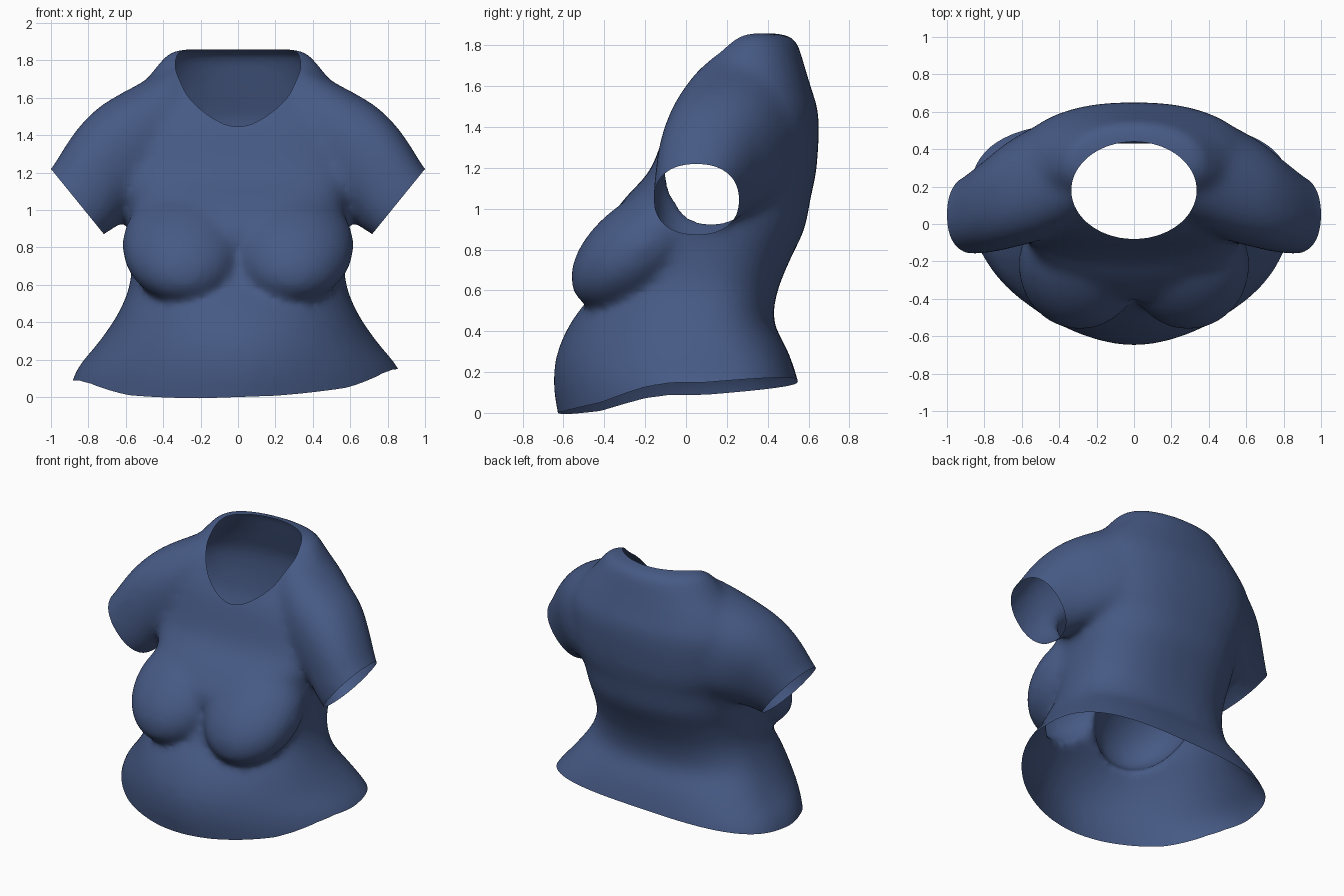
import bpy
import bmesh
from math import sin, cos, pi, hypot, radians
from mathutils import Vector, Matrix

if "Cube" in bpy.data.objects:
    bpy.data.objects.remove(bpy.data.objects["Cube"], do_unlink=True)

SIDES = 48
STEPS = 4


def power(v, n):
    """Signed power used for rounded-box cross-sections."""
    return (abs(v) ** (2 / n)) * (1 if v >= 0 else -1)


def flow(a, b, c, d, t):
    """Smooth curve through b and c."""
    return b + 0.5 * t * (c - a + t * (2 * a - 5 * b + 4 * c - d
                                       + t * (3 * (b - c) + d - a)))


def loft(bm, rings):
    """Skin a list of point rings into a smooth closed solid."""
    last = len(rings) - 1
    loops = []
    for k in range(last):
        quad = [rings[min(max(k + o, 0), last)] for o in (-1, 0, 1, 2)]
        for s in range(STEPS):
            loops.append([bm.verts.new(flow(*pts, s / STEPS)) for pts in zip(*quad)])
    loops.append([bm.verts.new(p) for p in rings[-1]])
    for a, b in zip(loops, loops[1:]):
        for i in range(SIDES):
            j = (i + 1) % SIDES
            bm.faces.new((a[i], a[j], b[j], b[i]))
    bm.faces.new(loops[0][::-1])
    bm.faces.new(loops[-1])


def body_ring(z, half, front, mid, back, n_front, n_back):
    ring = []
    for i in range(SIDES):
        a = 2 * pi * i / SIDES
        n = n_back if sin(a) > 0 else n_front
        depth = back - mid if sin(a) > 0 else mid - front
        ring.append(Vector((half * power(cos(a), n), mid + depth * power(sin(a), n), z)))
    return ring


def sleeve_ring(side, top, bottom, front, back):
    ring = []
    for i in range(SIDES):
        a = 2 * pi * i / SIDES
        t = 0.5 + 0.5 * power(cos(a), 2.3)
        x, z = (b + (c - b) * t for b, c in zip(bottom, top))
        y = (front + back) / 2 + (back - front) / 2 * power(sin(a), 2.3)
        ring.append(Vector((side * x, y, z)))
    return ring


def trim(bm, outside):
    """Cut the surface along outside(p) = 0 and drop the positive part."""
    bmesh.ops.triangulate(bm, faces=bm.faces[:])
    new = []
    for e in bm.edges[:]:
        a, b = e.verts
        fa, fb = outside(a.co), outside(b.co)
        if fa * fb < 0:
            new.append(bmesh.utils.edge_split(e, a, fa / (fa - fb))[1])
    bmesh.ops.connect_verts(bm, verts=new)
    gone = [f for f in bm.faces
            if max((outside(v.co) for v in f.verts), key=abs) > 0]
    bmesh.ops.delete(bm, geom=gone, context='FACES')


# Openings
def hem(p):
    heights = [(-0.7, 0.0), (-0.6, 0.0), (-0.42, 0.03), (-0.3, 0.07),
               (-0.2, 0.1), (-0.08, 0.118), (0.1, 0.12), (0.7, 0.17)]
    h = heights[-1][1]
    for (y0, h0), (y1, h1) in zip(heights, heights[1:]):
        if y0 <= p.y <= y1:
            h = h0 + (h1 - h0) * (p.y - y0) / (y1 - y0)
    return h + 0.035 * p.x - p.z


def cuff(p):
    return min(0.776 * (abs(p.x) - 0.86) - 0.63 * (p.z - 1.047), p.z - 0.8)


def neckline(p):
    return min(1 - hypot(p.x / 0.335, (p.y - 0.18) / 0.26), p.z - 1.2)


bm = bmesh.new()

# Body: height, half width, front, widest point, back, front and back squareness
loft(bm, [body_ring(*r) for r in (
    (-0.15, 0.94, -0.60, 0.08, 0.60, 1.75, 3.2),
    (0.00, 0.91, -0.63, 0.08, 0.58, 1.75, 3.2),
    (0.15, 0.86, -0.65, 0.08, 0.55, 1.78, 3.1),
    (0.30, 0.74, -0.63, 0.08, 0.50, 1.95, 2.8),
    (0.45, 0.64, -0.56, 0.06, 0.43, 2.1, 2.5),
    (0.60, 0.58, -0.45, 0.06, 0.45, 2.1, 2.4),
    (0.75, 0.57, -0.39, 0.08, 0.51, 2.4, 2.4),
    (0.90, 0.58, -0.40, 0.12, 0.58, 3.0, 2.4),
    (1.05, 0.60, -0.30, 0.16, 0.61, 3.0, 2.4),
    (1.20, 0.65, -0.17, 0.20, 0.64, 3.1, 2.4),
    (1.45, 0.66, -0.08, 0.26, 0.65, 2.9, 2.3),
    (1.60, 0.58, 0.00, 0.28, 0.61, 2.4, 2.3),
    (1.70, 0.49, 0.06, 0.29, 0.58, 2.2, 2.3),
    (1.80, 0.41, 0.14, 0.30, 0.55, 2.1, 2.2),
    (1.84, 0.37, 0.19, 0.32, 0.52, 2.0, 2.2),
    (1.86, 0.30, 0.24, 0.34, 0.44, 2.0, 2.2))])

for side in (-1, 1):
    # Sleeve: top edge, bottom edge, front, back
    loft(bm, [sleeve_ring(side, *r) for r in (
        ((0.34, 1.78), (0.30, 1.02), -0.02, 0.58),
        ((0.52, 1.68), (0.50, 0.98), -0.09, 0.53),
        ((0.73, 1.56), (0.60, 0.95), -0.13, 0.44),
        ((0.87, 1.42), (0.65, 0.91), -0.15, 0.35),
        ((1.00, 1.22), (0.715, 0.87), -0.16, 0.26),
        ((1.05, 1.17), (0.762, 0.832), -0.16, 0.24))])
    # Bust
    bmesh.ops.create_uvsphere(
        bm, u_segments=40, v_segments=24, radius=1,
        matrix=Matrix.Translation((side * 0.29, -0.22, 0.81))
        @ Matrix.Rotation(radians(38), 4, 'X')
        @ Matrix.Diagonal((0.33, 0.40, 0.23, 1)))

bmesh.ops.recalc_face_normals(bm, faces=bm.faces[:])
mesh = bpy.data.meshes.new("shirt")
bm.to_mesh(mesh)
bm.free()
shirt = bpy.data.objects.new("shirt", mesh)
bpy.context.collection.objects.link(shirt)

# Fuse the volumes into one skin
fuse = shirt.modifiers.new("fuse", 'REMESH')
fuse.mode = 'VOXEL'
fuse.voxel_size = 0.022
graph = bpy.context.evaluated_depsgraph_get()
fused = bpy.data.meshes.new_from_object(shirt.evaluated_get(graph))
shirt.modifiers.clear()
shirt.data = fused
bpy.data.meshes.remove(mesh)
fused.name = "shirt"

# Soften the joins, then open the hem, cuffs and neck
bm = bmesh.new()
bm.from_mesh(fused)
for _ in range(12):
    bmesh.ops.smooth_vert(bm, verts=bm.verts[:], factor=0.5,
                          use_axis_x=True, use_axis_y=True, use_axis_z=True)
for opening in (hem, cuff, neckline):
    trim(bm, opening)
bmesh.ops.remove_doubles(bm, verts=bm.verts[:], dist=0.002)
for f in bm.faces:
    f.smooth = True
bm.to_mesh(fused)
bm.free()

# Cloth colour
cloth = bpy.data.materials.new("denim blue")
cloth.use_nodes = True
colour = (0.062, 0.102, 0.235, 1)
cloth.diffuse_color = colour
cloth.node_tree.nodes["Principled BSDF"].inputs["Base Color"].default_value = colour
fused.materials.clear()
fused.materials.append(cloth)
